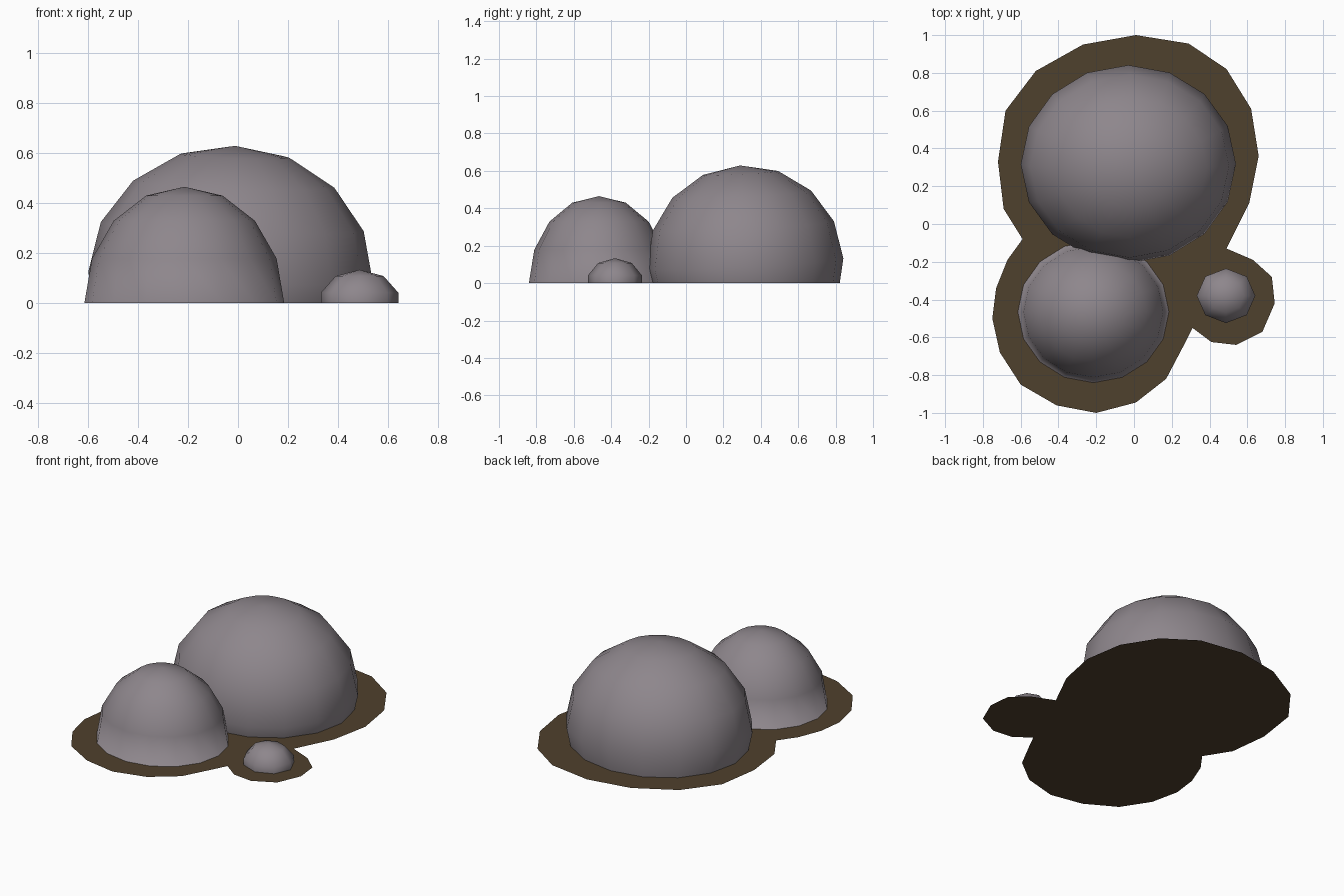
import bpy, bmesh
from math import radians
from mathutils import Matrix, Vector

cube = bpy.data.objects.get("Cube")
if cube:
    bpy.data.objects.remove(cube, do_unlink=True)


def make_material(name, colour):
    mat = bpy.data.materials.new(name)
    mat.use_nodes = True
    mat.diffuse_color = (*colour, 1)
    for node in mat.node_tree.nodes:
        if node.type == "BSDF_PRINCIPLED":
            node.inputs["Base Color"].default_value = (*colour, 1)
    return mat


def add_object(name, bm, mat):
    mesh = bpy.data.meshes.new(name)
    bm.to_mesh(mesh)
    bm.free()
    mesh.materials.append(mat)
    obj = bpy.data.objects.new(name, mesh)
    bpy.context.collection.objects.link(obj)
    return obj


def add_rock(name, centre, radii, segments, rings, mat, tilt=(0, 0)):
    """Stretched, slightly tilted sphere, cut off where it meets the ground."""
    bm = bmesh.new()
    bmesh.ops.create_uvsphere(bm, u_segments=segments, v_segments=rings, radius=1)
    turn = Matrix.Rotation(radians(tilt[0]), 4, "X") @ Matrix.Rotation(radians(tilt[1]), 4, "Y")
    place = Matrix.Translation(centre) @ turn @ Matrix.Diagonal((*radii, 1))
    bmesh.ops.transform(bm, matrix=place, verts=bm.verts)
    bmesh.ops.bisect_plane(bm, geom=bm.verts[:] + bm.edges[:] + bm.faces[:],
                           plane_co=Vector((0, 0, 0)), plane_no=Vector((0, 0, 1)),
                           clear_inner=True)
    for face in bm.faces:
        face.smooth = True
    return add_object(name, bm, mat)


stone = make_material("grey stone", (0.27, 0.24, 0.263))
soil = make_material("brown soil", (0.078, 0.052, 0.026))

# Three boulders
add_rock("large_rock", (-0.03, 0.317, 0.105), (0.57, 0.525, 0.525), 16, 8, stone, tilt=(3, 2))
add_rock("medium_rock", (-0.215, -0.465, 0), (0.4, 0.375, 0.465), 16, 8, stone)
add_rock("small_rock", (0.487, -0.38, 0), (0.163, 0.152, 0.133), 8, 5, stone)

# Flat patch of soil, one outline made of an arc around each boulder
large_arc = [(0.49, -0.13), (0.61, 0.11), (0.66, 0.36), (0.62, 0.61), (0.49, 0.82),
             (0.29, 0.955), (0.01, 1), (-0.27, 0.95), (-0.52, 0.81), (-0.68, 0.6),
             (-0.72, 0.33), (-0.69, 0.08), (-0.59, -0.08)]
medium_arc = [(-0.67, -0.19), (-0.73, -0.34), (-0.75, -0.5), (-0.71, -0.68), (-0.6, -0.85),
              (-0.41, -0.96), (-0.2, -1), (0.01, -0.945), (0.17, -0.82), (0.27, -0.63),
              (0.275, -0.45)]
small_arc = [(0.31, -0.55), (0.41, -0.625), (0.54, -0.64), (0.68, -0.57), (0.745, -0.42),
             (0.73, -0.28), (0.63, -0.19)]
bm = bmesh.new()
bm.faces.new([bm.verts.new((x, y, 0)) for x, y in large_arc + medium_arc + small_arc])
bmesh.ops.triangulate(bm, faces=bm.faces[:])
add_object("soil_patch", bm, soil)
